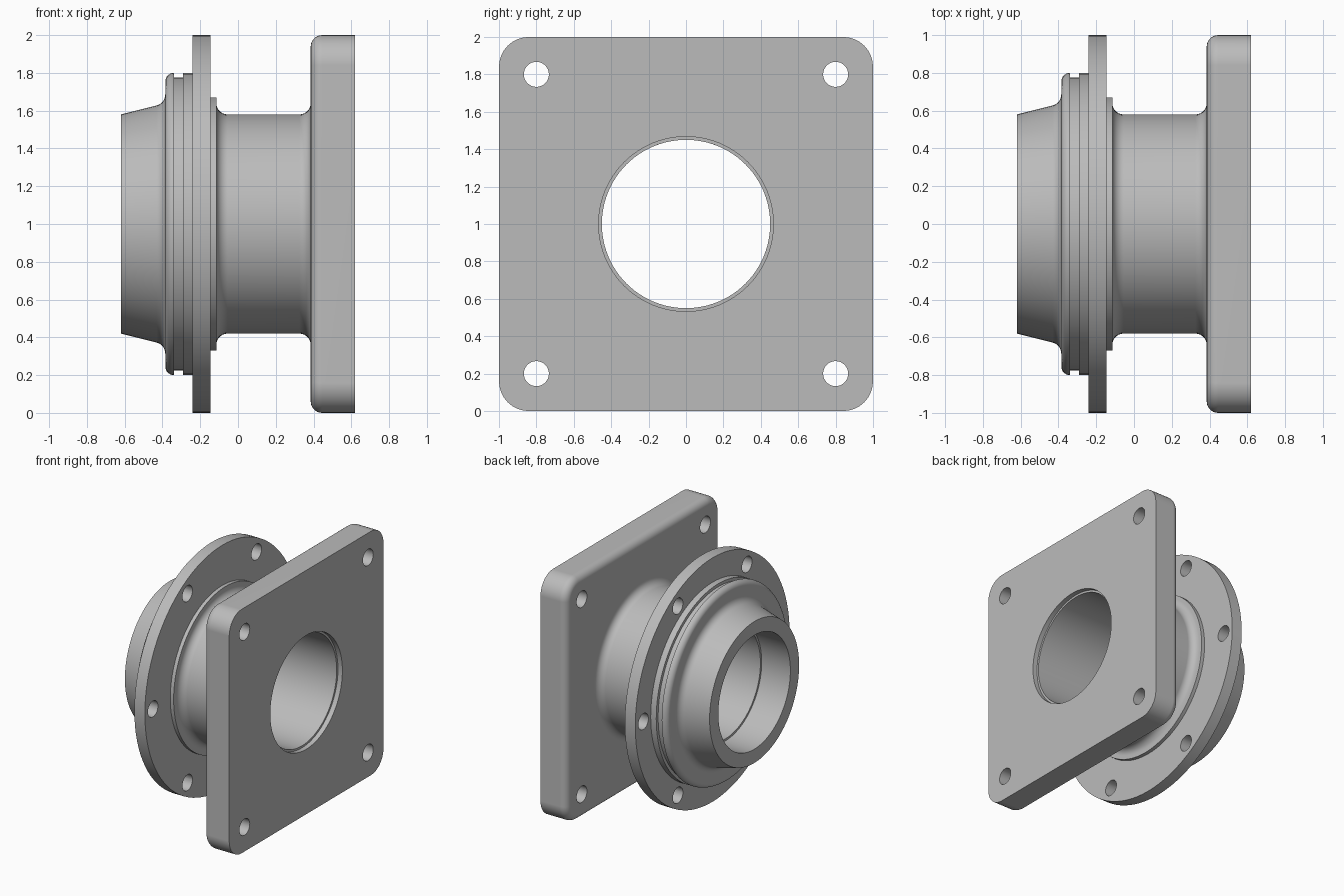
import bpy, bmesh
from math import sin, cos, radians, pi
from mathutils import Matrix

AXIS_Z = 1.0      # height of the pipe axis, which runs along x
SEGMENTS = 96

cube = bpy.data.objects.get("Cube")
if cube:
    bpy.data.objects.remove(cube, do_unlink=True)

GREY = (0.5, 0.5, 0.5, 1)
metal = bpy.data.materials.new("grey metal")
metal.use_nodes = True
metal.diffuse_color = GREY
metal.node_tree.nodes["Principled BSDF"].inputs["Base Color"].default_value = GREY


def make_object(name, bm):
    bmesh.ops.recalc_face_normals(bm, faces=bm.faces)
    mesh = bpy.data.meshes.new(name)
    bm.to_mesh(mesh)
    bm.free()
    mesh.materials.append(metal)
    obj = bpy.data.objects.new(name, mesh)
    bpy.context.collection.objects.link(obj)
    return obj


def activate(obj):
    bpy.ops.object.select_all(action='DESELECT')
    obj.select_set(True)
    bpy.context.view_layer.objects.active = obj


def arc(cx, cr, radius, start, end, steps=7):
    angles = [radians(start + (end - start) * i / steps) for i in range(steps + 1)]
    return [(cx + radius * cos(a), cr + radius * sin(a)) for a in angles]


def bridge(bm, a, b):
    n = len(a)
    for i in range(n):
        j = (i + 1) % n
        bm.faces.new((a[i], a[j], b[j], b[i]))


def lathe(name, profile):
    """Revolve a closed (x, radius) profile around the pipe axis."""
    bm = bmesh.new()
    turns = [2 * pi * i / SEGMENTS for i in range(SEGMENTS)]
    rings = [[bm.verts.new((x, r * cos(t), AXIS_Z + r * sin(t))) for t in turns]
             for x, r in profile]
    for a, b in zip(rings, rings[1:] + rings[:1]):
        bridge(bm, a, b)
    return make_object(name, bm)


def drill(obj, x0, x1, y, z, radius, segments=32):
    """Cut a round hole along x, then discard the cutter."""
    bm = bmesh.new()
    place = Matrix.Translation(((x0 + x1) / 2, y, z)) @ Matrix.Rotation(pi / 2, 4, 'Y')
    bmesh.ops.create_cone(bm, cap_ends=True, segments=segments, radius1=radius,
                          radius2=radius, depth=x1 - x0, matrix=place)
    cutter = make_object("hole_cutter", bm)
    cutter.hide_render = True
    activate(obj)
    mod = obj.modifiers.new("hole", 'BOOLEAN')
    mod.operation = 'DIFFERENCE'
    mod.solver = 'EXACT'
    mod.object = cutter
    bpy.ops.object.modifier_apply(modifier=mod.name)
    bpy.data.objects.remove(cutter, do_unlink=True)


def finish(obj):
    activate(obj)
    bpy.ops.object.shade_smooth_by_angle(angle=radians(30))
    normals = obj.modifiers.new("flat face normals", 'WEIGHTED_NORMAL')
    normals.keep_sharp = True


# Pipe body: tapered nose, grooved shoulder, round flange, neck and stepped bore
profile = [(-0.62, 0.58)]
profile += arc(-0.445, 0.686, 0.06, -76, 0)
profile += arc(-0.34, 0.755, 0.045, 180, 90)
profile += [(-0.34, 0.775), (-0.29, 0.775), (-0.29, 0.8), (-0.24, 0.8),
            (-0.24, 1.0), (-0.145, 1.0), (-0.145, 0.67), (-0.115, 0.67)]
profile += arc(-0.055, 0.64, 0.06, 180, 270)
profile += arc(0.325, 0.64, 0.06, 270, 360)
profile += [(0.385, 0.45), (-0.36, 0.45), (-0.36, 0.467), (-0.62, 0.467)]
body = lathe("flanged_pipe", profile)

# Six bolt holes around the round flange
for i in range(6):
    a = i * pi / 3
    drill(body, -0.265, -0.12, 0.895 * cos(a), AXIS_Z + 0.895 * sin(a), 0.065)
finish(body)


# Square mounting plate with rounded corners and a rounded inner rim
def plate_loop(bm, x, inset, corner=0.16, steps=8):
    loop = []
    for q, (sy, sz) in enumerate([(1, 1), (-1, 1), (-1, -1), (1, -1)]):
        c = 1 - corner
        for y, z in arc(sy * c, sz * c, corner - inset, 90 * q, 90 * q + 90, steps):
            loop.append(bm.verts.new((x, y, AXIS_Z + z)))
    return loop


bm = bmesh.new()
rim = [(x, 1 - h) for x, h in arc(0.445, 0.94, 0.06, 180, 90)]
loops = [plate_loop(bm, x, inset) for x, inset in rim + [(0.62, 0)]]
for a, b in zip(loops, loops[1:]):
    bridge(bm, a, b)
bm.faces.new(loops[0])
bm.faces.new(loops[-1])
plate = make_object("mounting_plate", bm)

# Central bore with a shallow counterbore, and four corner bolt holes
drill(plate, 0.3, 0.7, 0, AXIS_Z, 0.45, SEGMENTS)
drill(plate, 0.58, 0.7, 0, AXIS_Z, 0.467, SEGMENTS)
for y in (-0.8, 0.8):
    for z in (-0.8, 0.8):
        drill(plate, 0.3, 0.7, y, AXIS_Z + z, 0.067)
finish(plate)
